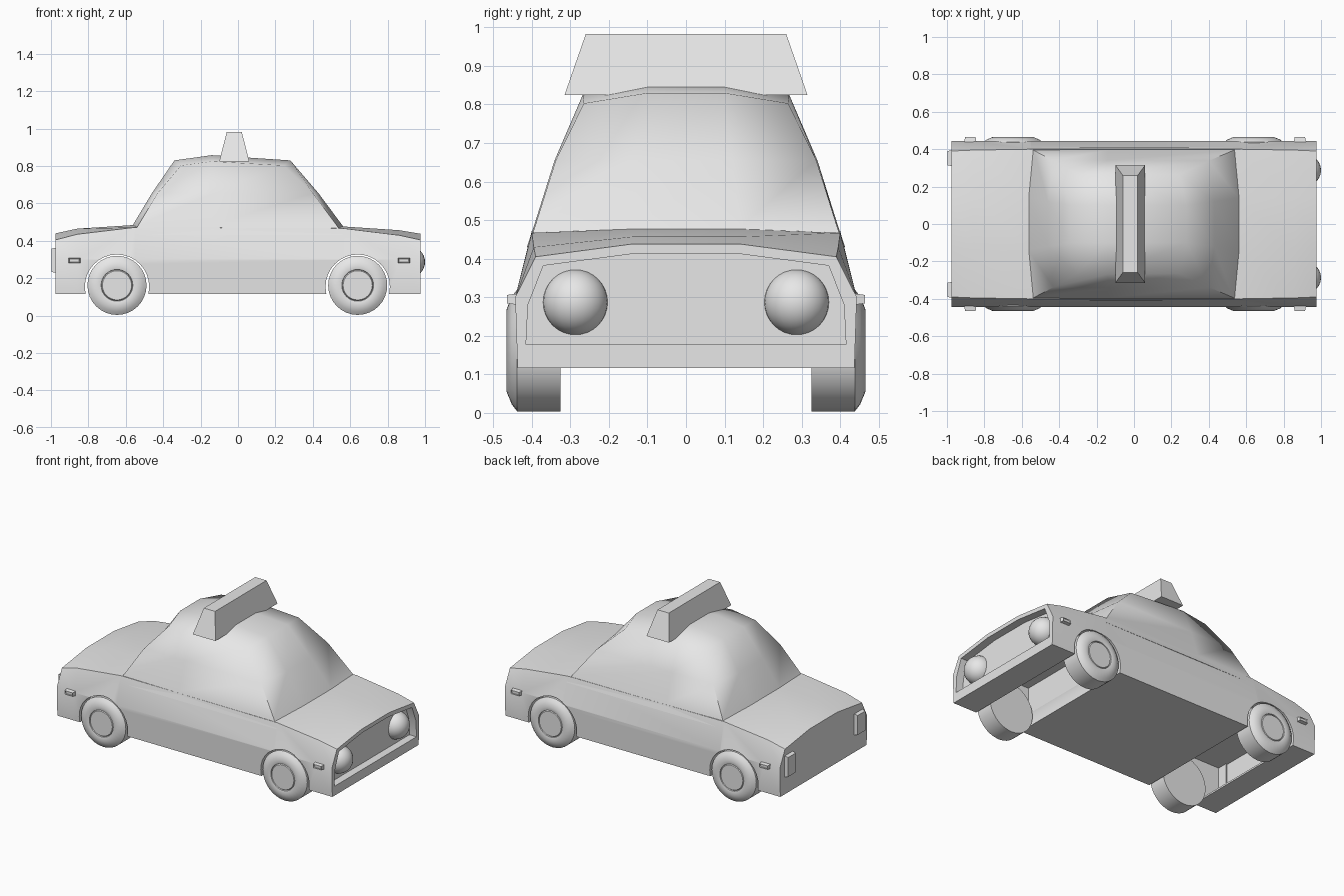
import bpy, bmesh, math
from mathutils import Vector

cube = bpy.data.objects.get("Cube")
if cube:
    bpy.data.objects.remove(cube, do_unlink=True)

grey = bpy.data.materials.new("plain grey")
grey.use_nodes = True
grey.diffuse_color = (0.8, 0.8, 0.8, 1)
grey.node_tree.nodes["Principled BSDF"].inputs["Base Color"].default_value = (0.8, 0.8, 0.8, 1)


def make(name, bm, angle=30):
    bmesh.ops.recalc_face_normals(bm, faces=bm.faces[:])
    mesh = bpy.data.meshes.new(name)
    bm.to_mesh(mesh)
    bm.free()
    obj = bpy.data.objects.new(name, mesh)
    bpy.context.collection.objects.link(obj)
    mesh.materials.append(grey)
    shade(obj, angle)
    return obj


def shade(obj, angle):
    bpy.ops.object.select_all(action='DESELECT')
    obj.select_set(True)
    bpy.context.view_layer.objects.active = obj
    bpy.ops.object.shade_smooth_by_angle(angle=math.radians(angle))


def loft(rings, caps=(True, True)):
    """Skin closed rings of points, optionally capping the first and last."""
    bm = bmesh.new()
    loops = [[bm.verts.new(p) for p in ring] for ring in rings]
    for a, b in zip(loops, loops[1:]):
        for i in range(len(a)):
            j = (i + 1) % len(a)
            bm.faces.new((a[i], a[j], b[j], b[i]))
    if caps[0]:
        bm.faces.new(loops[0])
    if caps[1]:
        bm.faces.new(loops[-1])
    return bm, loops


def mirrored(half):
    """Complete a half ring by mirroring it across y = 0."""
    return half + [(x, -y, z) for x, y, z in reversed(half)]


def block(name, lo, hi, taper=(0, 0, 0), axis=2):
    """Box whose far end along one axis is inset by taper."""
    lo, hi = Vector(lo), Vector(hi)
    bm = bmesh.new()
    bmesh.ops.create_cube(bm, size=1)
    for v in bm.verts:
        side = v.co * 2
        v.co = (lo + hi) / 2 + Vector(s * d / 2 for s, d in zip(side, hi - lo))
        if side[axis] > 0:
            v.co -= Vector(s * t for s, t in zip(side, taper))
    return make(name, bm)


def lathe_y(name, profile, centre, steps=32, sign=1, angle=30):
    """Turn (radius, y) points around an axis parallel to y."""
    cx, cz = centre
    rings = [[(cx + r * math.cos(math.tau * i / steps), sign * y,
               cz + r * math.sin(math.tau * i / steps)) for i in range(steps)]
             for r, y in profile]
    return make(name, loft(rings)[0], angle)


# Lower body: x, shoulder y, shoulder z, hood z
stations = [(-0.975, 0.39, 0.405, 0.44), (-0.86, 0.395, 0.435, 0.465),
            (-0.55, 0.4, 0.472, 0.485), (0.56, 0.4, 0.467, 0.477),
            (0.86, 0.395, 0.43, 0.457), (0.975, 0.39, 0.405, 0.438)]
body = make("body", loft([mirrored([(x, 0.437, 0.117), (x, 0.443, 0.3),
                                    (x, ys, zs), (x, 0.14, zt)])
                          for x, ys, zs, zt in stations])[0])

# Wheel arches, hollow wells and grille recess are cut from the body
cutters = []
for x in (-0.647, 0.64):
    cutters.append(lathe_y("arch_cutter", [(0.172, -0.6), (0.172, 0.6)], (x, 0.155)))
cutters.append(block("rear_well", (-0.95, -0.37, 0.13), (-0.48, 0.37, 0.37)))
cutters.append(block("front_well", (0.475, -0.37, 0.13), (0.88, 0.37, 0.37)))
cutters.append(make("grille_cutter", loft([
    mirrored([(x, 0.415, 0.177), (x, 0.41, 0.28), (x, 0.37, 0.382), (x, 0.135, 0.413)])
    for x in (0.925, 1.05)])[0]))
for cutter in cutters:
    cutter.hide_render = True
    mod = body.modifiers.new("cut", 'BOOLEAN')
    mod.operation = 'DIFFERENCE'
    mod.solver = 'EXACT'
    mod.object = cutter
deps = bpy.context.evaluated_depsgraph_get()
cut_mesh = bpy.data.meshes.new_from_object(body.evaluated_get(deps))
body.modifiers.clear()
body.data = cut_mesh
for cutter in cutters:
    bpy.data.objects.remove(cutter, do_unlink=True)
shade(body, 60)


# Cabin: each level runs windscreen, pillar, door, rear pillar, rear window
def level(front, rear, width, inner, bulge, z, crown=0.0):
    return mirrored([(front + bulge, inner, z + crown), (front, width, z),
                     (-0.14, width + 0.003, z + crown * 0.8), (rear, width, z),
                     (rear - bulge, inner, z + crown)])


bm, loops = loft([
    level(0.56, -0.56, 0.41, 0.14, 0.03, 0.43),
    level(0.53, -0.535, 0.393, 0.14, 0.03, 0.48),
    level(0.4, -0.43, 0.338, 0.12, 0.03, 0.655),
    level(0.245, -0.305, 0.265, 0.1, 0.035, 0.803, 0.027)], caps=(True, False))
top = loops[-1]
ridge = [bm.verts.new((-0.14, y, 0.858)) for y in (0.1, -0.1)]
for s, r in ((top[:5], ridge[0]), (top[:4:-1], ridge[1])):
    bm.faces.new((s[0], s[1], s[2], r))
    bm.faces.new((r, s[2], s[3], s[4]))
bm.faces.new((top[0], ridge[0], ridge[1], top[9]))
bm.faces.new((ridge[0], top[4], top[5], ridge[1]))
make("cabin", bm, 70)

# Roof sign
sign = block("roof_sign", (-0.1, -0.315, 0.825), (0.06, 0.315, 0.983), (0.04, 0.055, 0))

# Wheels, lamps and markers on both sides
for side, label in ((1, "left"), (-1, "right")):
    for x, end in ((-0.647, "rear"), (0.64, "front")):
        lathe_y(f"{end}_{label}_wheel",
                [(0.158, 0.325), (0.158, 0.438), (0.14, 0.452), (0.108, 0.465),
                 (0.085, 0.46), (0.083, 0.453), (0.078, 0.46)],
                (x, 0.162), sign=side, angle=50)
    for x, end in ((-0.875, "rear"), (0.887, "front")):
        marker = block(f"{end}_{label}_marker", (x - 0.036, 0.42, 0.278), (x + 0.036, 0.464, 0.312),
                       (0.008, 0, 0.006), axis=1)
        bm = bmesh.new()
        bm.from_mesh(marker.data)
        face = max(bm.faces, key=lambda f: f.calc_center_median().y)
        bmesh.ops.inset_region(bm, faces=[face], thickness=0.004, depth=-0.006)
        if side < 0:
            for v in bm.verts:
                v.co.y *= -1
            bmesh.ops.reverse_faces(bm, faces=bm.faces[:])
        bm.to_mesh(marker.data)
        bm.free()

    # Round headlamp
    bm = bmesh.new()
    bmesh.ops.create_uvsphere(bm, u_segments=24, v_segments=16, radius=0.085)
    bmesh.ops.translate(bm, verts=bm.verts[:], vec=(0.915, side * 0.287, 0.287))
    make(f"{label}_headlamp", bm, 60)

    # Tall tail lamp
    lamp = block(f"{label}_tail_lamp", (-0.94, side * 0.352 - 0.048, 0.222),
                 (-0.998, side * 0.352 + 0.048, 0.37), (0, 0.01, 0.012), axis=0)
